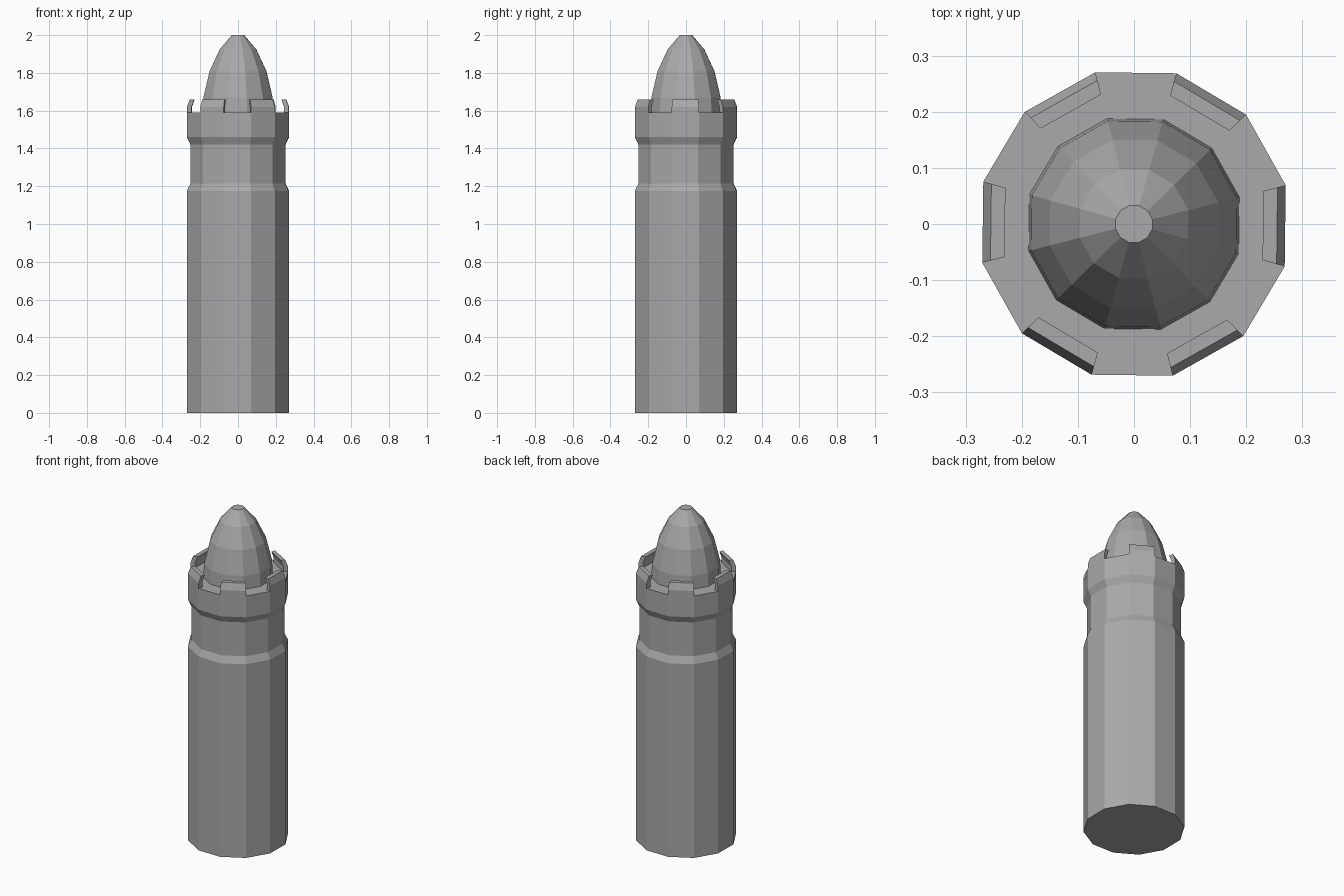
import bpy
import bmesh
from math import cos, sin, radians

SIDES = 12
TURN = 14.3  # angle of the first corner, in degrees

cube = bpy.data.objects.get("Cube")
if cube:
    bpy.data.objects.remove(cube, do_unlink=True)

grey = bpy.data.materials.new("plain grey")
grey.use_nodes = True
grey.diffuse_color = (0.4, 0.4, 0.4, 1)
grey.node_tree.nodes["Principled BSDF"].inputs["Base Color"].default_value = grey.diffuse_color


def corner(bm, index, radius, z):
    a = radians(TURN + index * 360 / SIDES)
    return bm.verts.new((radius * cos(a), radius * sin(a), z))


def finish(bm, name):
    bmesh.ops.recalc_face_normals(bm, faces=bm.faces)
    mesh = bpy.data.meshes.new(name)
    bm.to_mesh(mesh)
    bm.free()
    mesh.materials.append(grey)
    obj = bpy.data.objects.new(name, mesh)
    bpy.context.collection.objects.link(obj)


def lathe(name, profile):
    """Closed faceted solid from (radius, height) rings, bottom to top."""
    bm = bmesh.new()
    rings = [[corner(bm, i, r, z) for i in range(SIDES)] for r, z in profile]
    for low, high in zip(rings, rings[1:]):
        for i in range(SIDES):
            j = (i + 1) % SIDES
            bm.faces.new((low[i], low[j], high[j], high[i]))
    bm.faces.new(rings[0])
    bm.faces.new(rings[-1])
    finish(bm, name)


def merlon(name, side, section):
    """Wall block spanning one side of the tower, with radial ends."""
    bm = bmesh.new()
    ends = [[corner(bm, i, r, z) for r, z in section] for i in (side, side + 1)]
    for k in range(len(section)):
        n = (k + 1) % len(section)
        bm.faces.new((ends[0][k], ends[0][n], ends[1][n], ends[1][k]))
    bm.faces.new(ends[0])
    bm.faces.new(ends[1])
    finish(bm, name)


# Tower shaft with a narrowed neck and flared parapet
lathe("tower_body", [(0.279, 0), (0.279, 1.175), (0.26, 1.215), (0.26, 1.42),
                     (0.279, 1.46), (0.279, 1.59)])

# Pointed dome with a small flat tip
lathe("dome", [(0.194, 1.585), (0.189, 1.67), (0.155, 1.81), (0.1, 1.925), (0.034, 2.0)])

# Battlements on every other side, leaning inward at the top
merlon_section = [(0.253, 1.585), (0.279, 1.585), (0.279, 1.62),
                  (0.264, 1.66), (0.238, 1.66), (0.253, 1.62)]
for side in range(1, SIDES, 2):
    merlon(f"merlon_{side // 2 + 1}", side, merlon_section)
